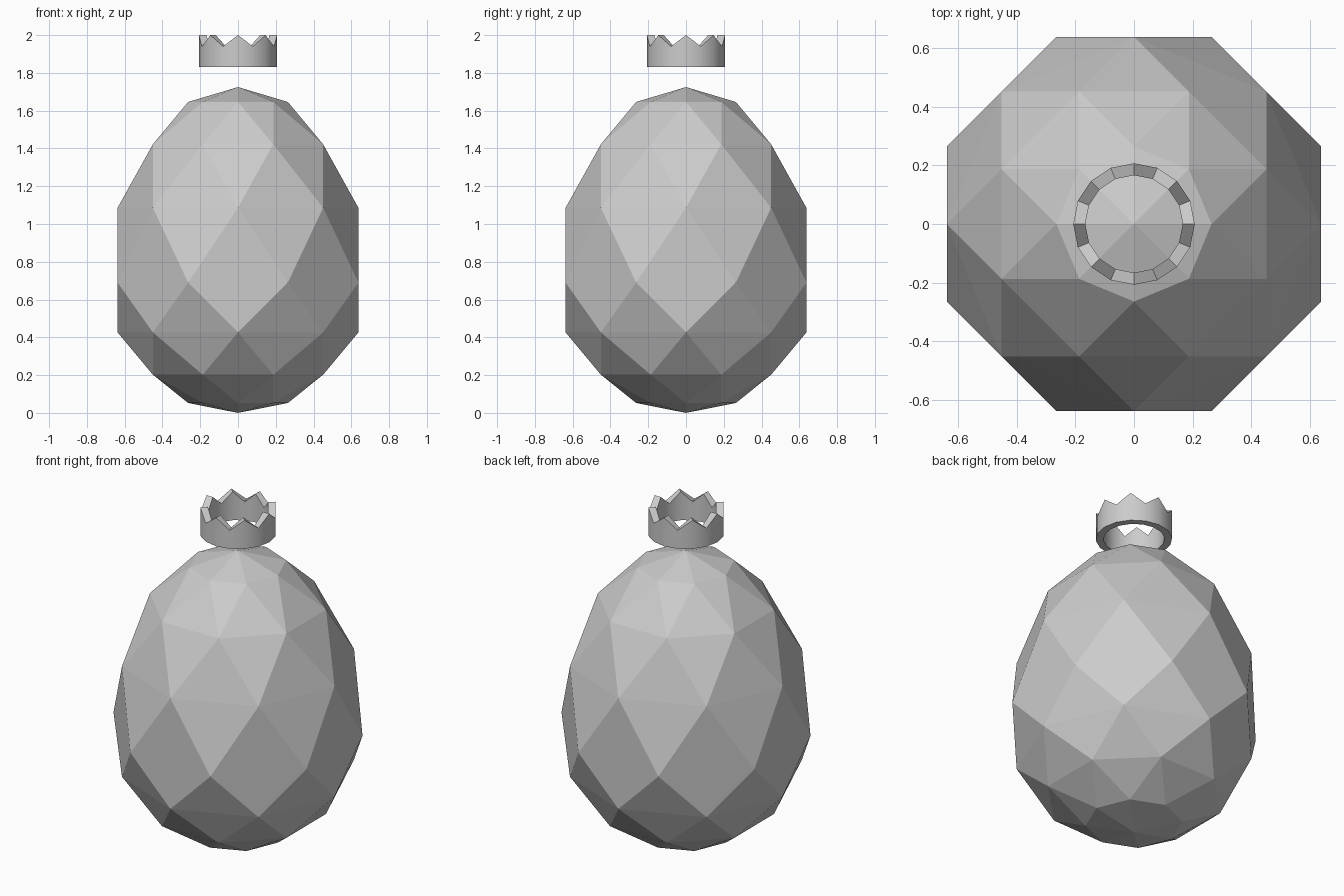
import bpy
import bmesh
from math import sin, cos, pi

cube = bpy.data.objects.get("Cube")
if cube:
    bpy.data.objects.remove(cube, do_unlink=True)

# Single flat colour
grey = bpy.data.materials.new("light grey")
grey.use_nodes = True
colour = (0.6, 0.6, 0.6, 1)
grey.diffuse_color = colour
grey.node_tree.nodes["Principled BSDF"].inputs["Base Color"].default_value = colour


def ring(bm, count, radius, height, turn=0.0):
    """Add a ring of vertices; height is a function of the vertex index."""
    angles = [2 * pi * (i + turn) / count for i in range(count)]
    return [bm.verts.new((radius * cos(a), radius * sin(a), height(i)))
            for i, a in enumerate(angles)]


def finish(bm, name):
    bmesh.ops.recalc_face_normals(bm, faces=bm.faces[:])
    mesh = bpy.data.meshes.new(name)
    bm.to_mesh(mesh)
    bm.free()
    mesh.materials.append(grey)
    obj = bpy.data.objects.new(name, mesh)
    bpy.context.collection.objects.link(obj)
    return obj


def build_egg():
    """Faceted egg: staggered rings joined by triangles, taller above its waist."""
    sides, levels = 8, 8
    radius, upper = 0.69, 1.035
    bm = bmesh.new()
    bottom = bm.verts.new((0, 0, 0))
    top = bm.verts.new((0, 0, radius + upper))
    rings = []
    for k in range(1, levels):
        a = pi * k / levels
        rise = -cos(a)
        z = radius + rise * (upper if rise > 0 else radius)
        rings.append(ring(bm, sides, radius * sin(a), lambda i: z, 0 if k % 2 else 0.5))
    for i in range(sides):
        j = (i + 1) % sides
        bm.faces.new((bottom, rings[0][j], rings[0][i]))
        bm.faces.new((top, rings[-1][i], rings[-1][j]))
        for k in range(levels - 2):
            # The half-turned ring has its vertex i between i and j of the other
            a, b = rings[k:k + 2] if k % 2 == 0 else rings[k + 1:k - 1:-1]
            bm.faces.new((a[i], a[j], b[i]))
            bm.faces.new((a[j], b[j], b[i]))
    return finish(bm, "egg_body")


def build_crown():
    """Floating crown: a thin band with eight points."""
    count, outer, inner = 16, 0.207, 0.166
    base = lambda i: 1.83
    rim = lambda i: 1.94 if i % 2 else 2.0
    bm = bmesh.new()
    loops = [ring(bm, count, r, h) for r, h in
             ((outer, base), (outer, rim), (inner, rim), (inner, base))]
    for k, a in enumerate(loops):
        b = loops[(k + 1) % 4]
        for i in range(count):
            j = (i + 1) % count
            bm.faces.new((a[i], a[j], b[j], b[i]))
    return finish(bm, "crown")


build_egg()
crown = build_crown()

# Rounded band with sharp rims
bpy.ops.object.select_all(action="DESELECT")
crown.select_set(True)
bpy.context.view_layer.objects.active = crown
bpy.ops.object.shade_smooth_by_angle(angle=pi / 6)
